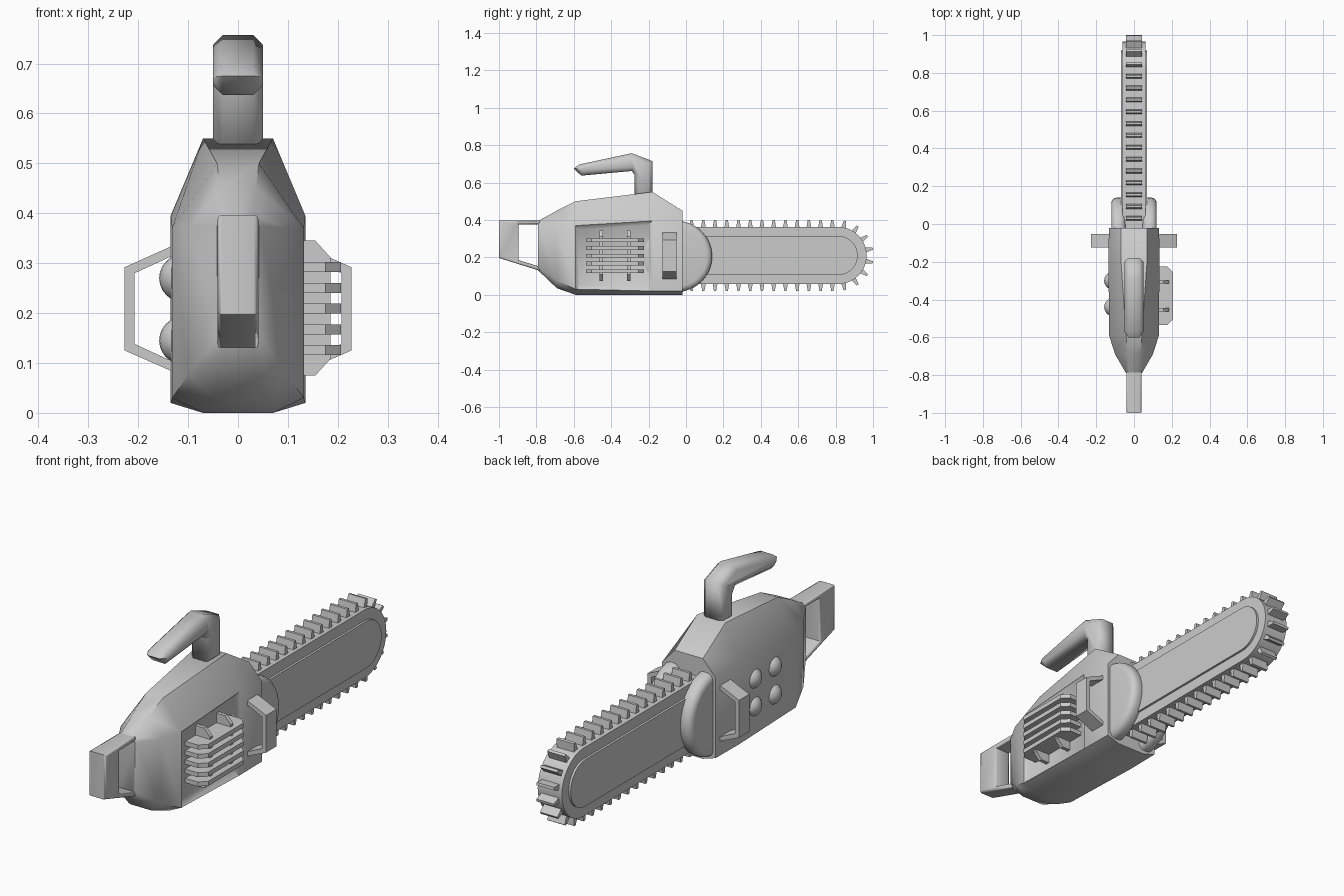
import bpy, bmesh, math
from mathutils import Matrix, Vector

if "Cube" in bpy.data.objects:
    bpy.data.objects.remove(bpy.data.objects["Cube"])

grey = bpy.data.materials.new("grey")
grey.diffuse_color = (0.6, 0.6, 0.6, 1)
grey.use_nodes = True
grey.node_tree.nodes["Principled BSDF"].inputs["Base Color"].default_value = grey.diffuse_color

AXES = {"x": lambda a, b, t: (t, a, b),   # profile in (y, z)
        "y": lambda a, b, t: (a, t, b),   # profile in (x, z)
        "z": lambda a, b, t: (a, b, t)}   # profile in (x, y)


def finish(name, bm, angle=40):
    bmesh.ops.recalc_face_normals(bm, faces=bm.faces)
    me = bpy.data.meshes.new(name)
    bm.to_mesh(me)
    bm.free()
    me.materials.append(grey)
    me.shade_smooth()
    me.set_sharp_from_angle(angle=math.radians(angle))
    ob = bpy.data.objects.new(name, me)
    bpy.context.collection.objects.link(ob)
    return ob


def add_prism(bm, pts, axis, lo, hi):
    f = AXES[axis]
    a = [bm.verts.new(f(p[0], p[1], lo)) for p in pts]
    b = [bm.verts.new(f(p[0], p[1], hi)) for p in pts]
    bm.faces.new(a)
    bm.faces.new(b[::-1])
    for i in range(len(pts)):
        j = (i + 1) % len(pts)
        bm.faces.new((a[i], a[j], b[j], b[i]))


def prism(name, pts, axis, lo, hi, bevel=0, segs=1, angle=30):
    bm = bmesh.new()
    add_prism(bm, pts, axis, lo, hi)
    bmesh.ops.recalc_face_normals(bm, faces=bm.faces)
    if bevel:
        edges = [e for e in bm.edges if e.calc_face_angle(0) > 0.6
                 and any(len(f.verts) > 4 for f in e.link_faces)]
        bmesh.ops.bevel(bm, geom=edges, offset=bevel, segments=segs,
                        profile=0.5, affect='EDGES', clamp_overlap=True)
    return finish(name, bm, angle)


# engine body: lofted eight-sided sections
# y, top z, shoulder z, low z, bottom z, top half width, half width, bottom half width
sections = [(-0.79, 0.395, 0.375, 0.15, 0.13, 0.03, 0.042, 0.03),
            (-0.69, 0.45, 0.37, 0.075, 0.035, 0.036, 0.10, 0.055),
            (-0.59, 0.50, 0.37, 0.03, 0.0, 0.042, 0.132, 0.07),
            (-0.18, 0.55, 0.395, 0.02, 0.0, 0.07, 0.135, 0.07),
            (-0.02, 0.45, 0.38, 0.02, 0.0, 0.07, 0.133, 0.07)]
bm = bmesh.new()
rings = []
for y, t, m, l, b, wt, w, wb in sections:
    half = [(wt, t), (w, m), (w, l), (wb, b)]
    ring = half + [(-x, z) for x, z in half[::-1]]
    rings.append([bm.verts.new((x, y, z)) for x, z in ring])
for r, s in zip(rings, rings[1:]):
    for i in range(8):
        j = (i + 1) % 8
        bm.faces.new((r[i], r[j], s[j], s[i]))
bm.faces.new(rings[0])
bm.faces.new(rings[-1])
bmesh.ops.recalc_face_normals(bm, faces=bm.faces)
# shallow recess behind the vent fins
vent_face = [f for f in bm.faces if f.normal.x > 0.95
             and -0.5 < f.calc_center_median().y < -0.25]
bmesh.ops.inset_region(bm, faces=vent_face, thickness=0.03, depth=-0.02)
finish("engine_body", bm, 50)

# rear grip loop
prism("rear_grip", [(-0.78, 0.397), (-1, 0.397), (-1, 0.197), (-0.78, 0.128),
                    (-0.78, 0.15), (-0.895, 0.185), (-0.895, 0.377), (-0.78, 0.377)],
      "x", -0.041, 0.041, 0.009, 2, 50)

# top carry handle
prism("top_handle", [(-0.18, 0.53), (-0.18, 0.715), (-0.29, 0.757), (-0.57, 0.697),
                     (-0.6, 0.675), (-0.56, 0.637), (-0.29, 0.662), (-0.275, 0.64),
                     (-0.275, 0.53)], "x", -0.05, 0.05, 0.019, 1, 60)


# guide bar: outer rim and raised inner plate
def stadium(cy, cz, r, y0, n=16):
    arc = [(cy + r * math.cos(math.pi * (i / n - 0.5)),
            cz + r * math.sin(math.pi * (i / n - 0.5))) for i in range(n + 1)]
    return [(y0, cz - r)] + arc + [(y0, cz + r)]


CY, CZ, R = 0.813, 0.21, 0.153
prism("guide_bar", stadium(CY, CZ, R, -0.05), "x", -0.06, 0.06)
prism("bar_plate", stadium(CY, CZ, 0.105, -0.05), "x", -0.07, 0.07)

# chain teeth along the top, round the tip and along the bottom
bm = bmesh.new()
tooth = [(-0.014, -0.01), (0.014, -0.01), (0.006, 0.036), (-0.006, 0.036)]
spots = [(0.03 + 0.0627 * i, CZ + s * R, s * math.pi / 2)
         for i in range(13) for s in (1, -1)]
for i in range(8):
    a = math.radians(-78.75 + 22.5 * i)
    spots.append((CY + R * math.cos(a), CZ + R * math.sin(a), a))
for y, z, a in spots:
    c, s = math.cos(a), math.sin(a)
    add_prism(bm, [(y + v * c - u * s, z + v * s + u * c) for u, v in tooth],
              "x", -0.043, 0.043)
finish("chain_teeth", bm, 20)

for side, sx in (("right", 1), ("left", -1)):
    # rounded bar cover
    disc = [(-0.05 + 0.19 * math.cos(math.tau * i / 32),
             0.205 + 0.19 * math.sin(math.tau * i / 32)) for i in range(32)]
    lo, hi = sorted((sx * 0.045, sx * 0.12))
    prism(side + "_bar_cover", disc, "x", lo, hi, 0.03, 4, 60)
    # side guard bracket
    bracket = [(0.12, 0.34), (0.227, 0.292), (0.227, 0.125), (0.12, 0.078),
               (0.12, 0.098), (0.207, 0.138), (0.207, 0.28), (0.12, 0.32)]
    prism(side + "_guard", [(x * sx, z) for x, z in bracket], "y", -0.125, -0.052)

# vent fins and upright ribs on the right side
bm = bmesh.new()
fin = [(0.11, -0.535), (0.175, -0.535), (0.206, -0.505),
       (0.206, -0.255), (0.175, -0.225), (0.11, -0.225)]
for i in range(5):
    z = 0.126 + 0.0415 * i
    add_prism(bm, fin, "z", z - 0.01, z + 0.01)
rib = [(0.11, 0.075), (0.155, 0.075), (0.185, 0.108),
       (0.185, 0.312), (0.155, 0.345), (0.11, 0.345)]
for y in (-0.453, -0.307):
    add_prism(bm, rib, "y", y - 0.009, y + 0.009)
finish("vent_grille", bm, 20)

# four round knobs on the left side
bm = bmesh.new()
for y in (-0.30, -0.44):
    for z in (0.145, 0.27):
        bmesh.ops.create_uvsphere(bm, u_segments=20, v_segments=12, radius=0.048,
                                  matrix=Matrix.Translation(Vector((-0.11, y, z))))
finish("round_knobs", bm, 60)
